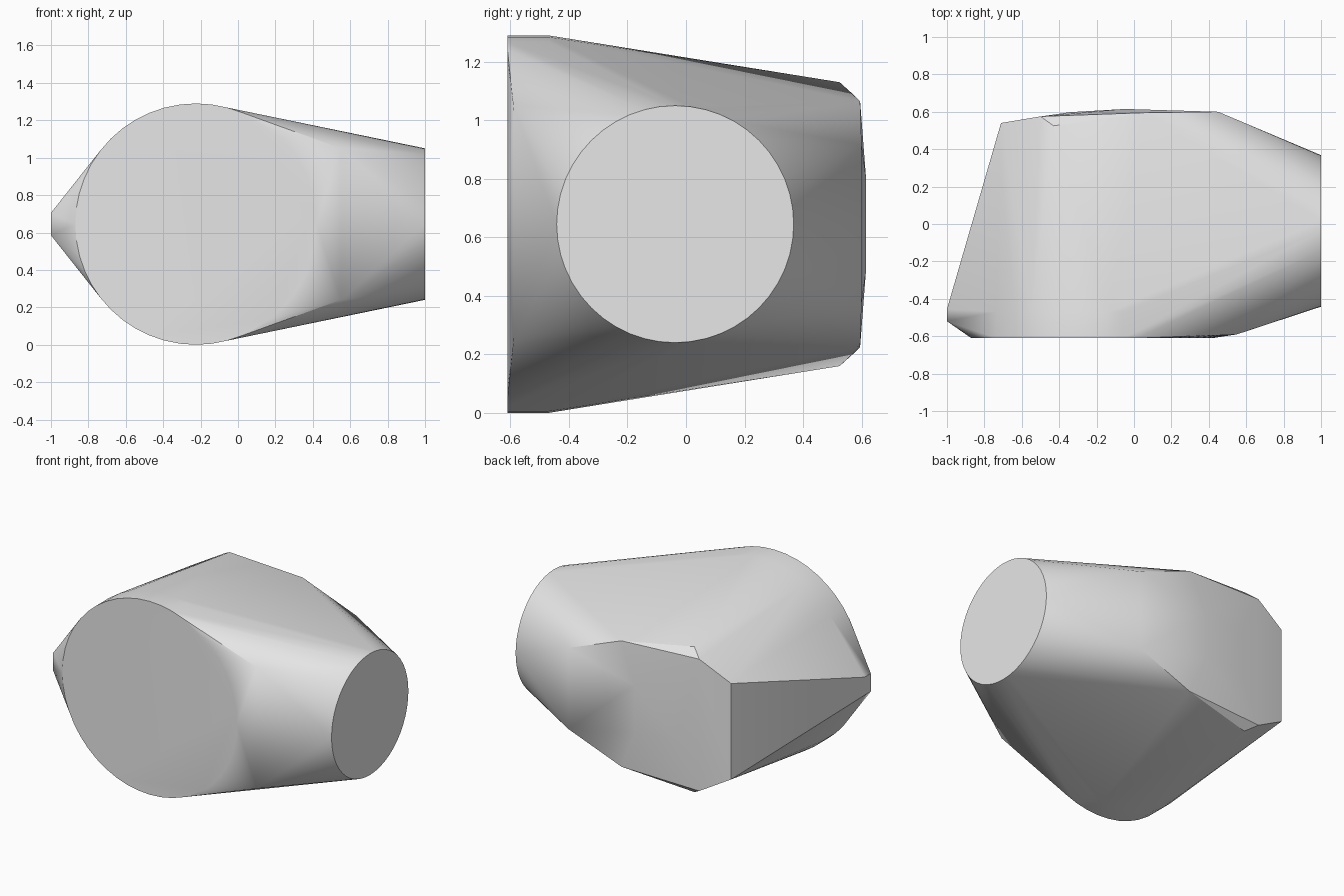
import bpy, bmesh, math

cube = bpy.data.objects.get("Cube")
if cube:
    bpy.data.objects.remove(cube, do_unlink=True)

MID = 0.645  # height of the plane of symmetry


def ring(radius, segments, place):
    """Points of a circle, put in space by place(a, b)."""
    angles = [2 * math.pi * i / segments for i in range(segments)]
    return [place(radius * math.cos(t), radius * math.sin(t)) for t in angles]


points = []

# Large round front end, a short drum
for y in (-0.61, -0.47):
    points += ring(0.645, 48, lambda a, b: (-0.225 + a, y, MID + b))

# Smaller round end on the left side
points += ring(0.405, 48, lambda a, b: (1.0, -0.037 + a, MID + b))

# Corners mirrored above and below the middle: x, y, half height
corners = [
    (-1.0, -0.52, 0.06), (-1.0, -0.455, 0.06),     # narrow tip
    (0.55, -0.59, 0.405),                          # front shoulder
    (-0.711, 0.54, 0.32),                          # back right edge
    (-0.5, 0.575, 0.44), (-0.43, 0.525, 0.485),    # back rim
    (0.06, 0.595, 0.42), (0.45, 0.6, 0.27),
    (-0.05, 0.615, 0.16), (-0.34, 0.598, 0.13),    # slight bulge of the back
]
for x, y, half in corners:
    points += [(x, y, MID + half), (x, y, MID - half)]

# Shrink-wrap all the corners in one convex skin
bm = bmesh.new()
for p in points:
    bm.verts.new(p)
result = bmesh.ops.convex_hull(bm, input=bm.verts[:])
spare = {g for key in ("geom_interior", "geom_unused") for g in result[key]
         if isinstance(g, bmesh.types.BMVert)}
bmesh.ops.delete(bm, geom=list(spare), context="VERTS")
bmesh.ops.dissolve_limit(bm, angle_limit=math.radians(0.2),
                         verts=bm.verts[:], edges=bm.edges[:])
bmesh.ops.recalc_face_normals(bm, faces=bm.faces[:])
mesh = bpy.data.meshes.new("convex_body")
bm.to_mesh(mesh)
bm.free()

body = bpy.data.objects.new("convex_body", mesh)
bpy.context.collection.objects.link(body)

# Plain grey material
grey = bpy.data.materials.new("light_grey")
grey.use_nodes = True
grey.diffuse_color = (0.8, 0.8, 0.8, 1)
grey.node_tree.nodes["Principled BSDF"].inputs["Base Color"].default_value = (0.8, 0.8, 0.8, 1)
mesh.materials.append(grey)

# Smooth skin with sharp rims
bpy.ops.object.select_all(action="DESELECT")
body.select_set(True)
bpy.context.view_layer.objects.active = body
bpy.ops.object.shade_smooth_by_angle(angle=math.radians(30))
